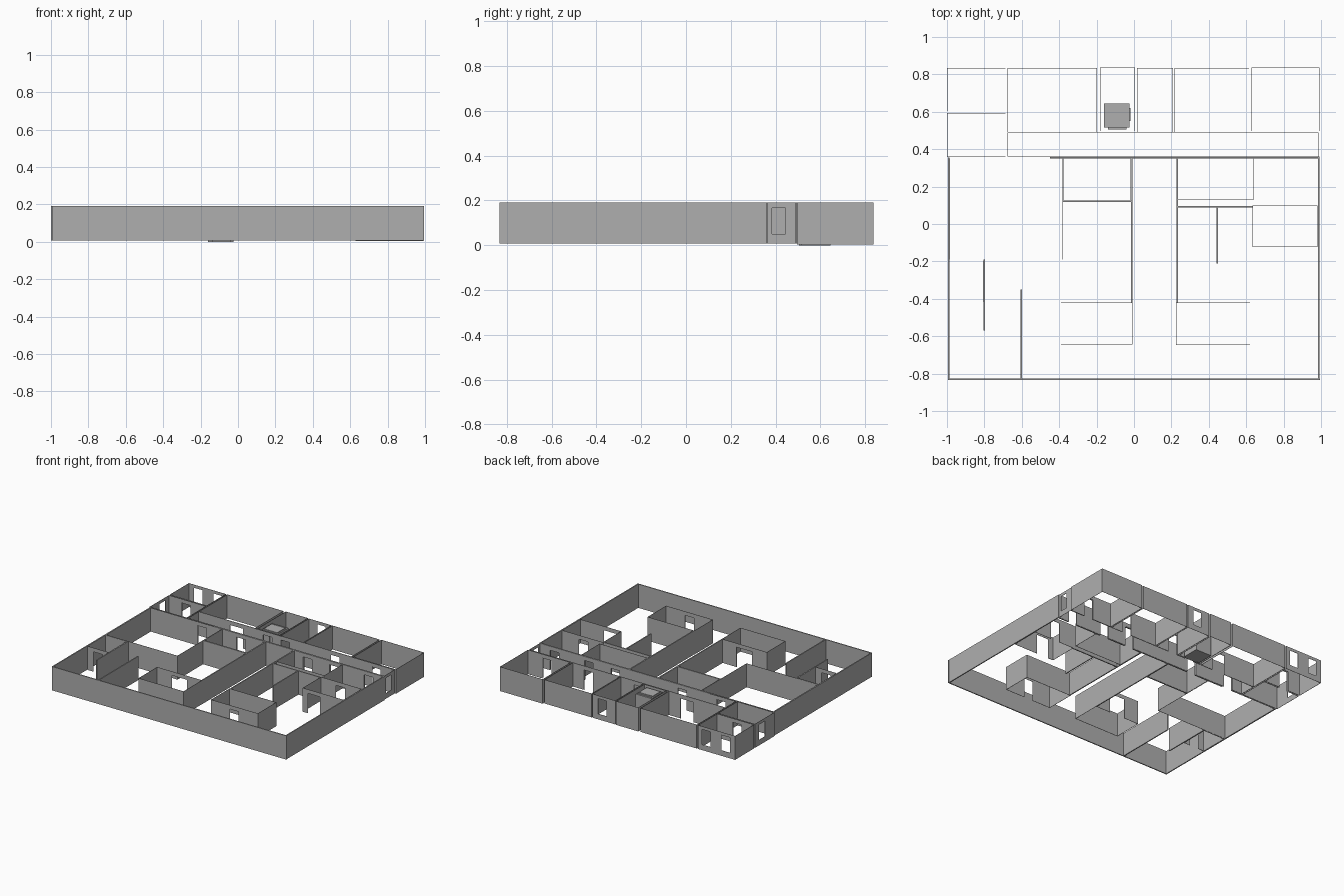
import bpy, bmesh

if "Cube" in bpy.data.objects:
    bpy.data.objects.remove(bpy.data.objects["Cube"])

Z0, Z1 = 0.008, 0.19
THIN, THICK = 0.002, 0.008

grey = bpy.data.materials.new("plaster_grey")
grey.diffuse_color = (0.43, 0.43, 0.43, 1)
grey.use_nodes = True
grey.node_tree.nodes["Principled BSDF"].inputs["Base Color"].default_value = grey.diffuse_color


def add_box(bm, x0, x1, y0, y1, z0, z1):
    verts = bmesh.ops.create_cube(bm, size=1)["verts"]
    for v in verts:
        v.co = ((x0 + x1) / 2 + v.co.x * (x1 - x0),
                (y0 + y1) / 2 + v.co.y * (y1 - y0),
                (z0 + z1) / 2 + v.co.z * (z1 - z0))


def finish(bm, name):
    mesh = bpy.data.meshes.new(name)
    bm.to_mesh(mesh)
    bm.free()
    mesh.materials.append(grey)
    bpy.context.collection.objects.link(bpy.data.objects.new(name, mesh))


def door(c, w=0.075):
    return (c - w / 2, c + w / 2, 0, 0.16)


def window(c, w=0.07):
    return (c - w / 2, c + w / 2, 0.05, 0.167)


def add_wall(bm, axis, at, a, b, t, holes=(), base=Z0):
    """Straight wall along an axis, split into pieces around its holes."""
    def piece(p, q, z0, z1):
        if q - p < 1e-4 or z1 - z0 < 1e-4:
            return
        lo, hi = at - t / 2, at + t / 2
        if axis == "x":
            add_box(bm, p, q, lo, hi, z0, z1)
        else:
            add_box(bm, lo, hi, p, q, z0, z1)
    pos = a
    for h0, h1, z0, z1 in sorted(holes):
        piece(pos, h0, base, Z1)
        piece(h0, h1, base, z0)
        piece(h0, h1, z1, Z1)
        pos = h1
    piece(pos, b, base, Z1)


def room(name, x0, x1, y0, y1, front=(), back=(), left=(), right=(), base=Z0):
    bm = bmesh.new()
    add_wall(bm, "x", y0, x0, x1, THIN, front, base)
    add_wall(bm, "x", y1, x0, x1, THIN, back, base)
    add_wall(bm, "y", x0, y0, y1, THIN, left, base)
    add_wall(bm, "y", x1, y0, y1, THIN, right, base)
    finish(bm, name)


def wall(name, axis, at, a, b, holes=()):
    bm = bmesh.new()
    add_wall(bm, axis, at, a, b, THICK, holes)
    finish(bm, name)


# Row of rooms along the back
room("corner_room", -0.999, -0.687, 0.604, 0.833,
     front=[door(-0.855)], back=[window(-0.92), window(-0.755)])
room("entry_room", -0.999, -0.687, 0.36, 0.592,
     back=[door(-0.855)], left=[window(0.51)])
room("long_room", -0.675, -0.2, 0.492, 0.833, front=[door(-0.355, 0.11)])
room("lift_shaft", -0.18, 0.005, 0.497, 0.836, front=[door(-0.09)])
room("small_room", 0.017, 0.208, 0.492, 0.833,
     front=[door(0.06)], back=[window(0.125)])
room("wide_room", 0.217, 0.615, 0.492, 0.833, front=[door(0.48)])
room("end_room", 0.63, 0.99, 0.497, 0.836, front=[door(0.83)], base=0.004)

# Corridor with matching doorways
hall_doors = [door(-0.55), door(-0.22), door(0.345), door(0.57), door(0.86)]
room("corridor", -0.675, 0.985, 0.362, 0.488, front=hall_doors,
     back=[door(-0.355, 0.11), door(-0.09), door(0.06), door(0.48), door(0.83)],
     right=[window(0.415, 0.06)])

# Outer walls of the main hall
wall("outer_wall_left", "y", -0.99, -0.834, 0.355)
wall("outer_wall_right", "y", 0.987, -0.834, 0.36)
wall("outer_wall_front", "x", -0.83, -0.994, 0.994)
wall("hall_back_wall", "x", 0.355, -0.45, 0.985, hall_doors[1:])

# Rooms inside the main hall
room("hall_room_left", -0.985, -0.38, -0.19, 0.35, back=[door(-0.55)])
room("closet", -0.984, -0.805, -0.417, -0.198, front=[door(-0.895)])
room("inner_room_left", -0.375, -0.017, 0.128, 0.35, back=[door(-0.22)])
room("inner_room_right", 0.235, 0.64, 0.13, 0.35,
     back=[door(0.345), door(0.57)])
room("side_room", 0.635, 0.98, -0.122, 0.098,
     front=[door(0.73, 0.1)], back=[door(0.8)])
room("front_room_left", -0.39, -0.01, -0.645, -0.422,
     back=[door(-0.2, 0.13)])
room("front_room_right", 0.225, 0.62, -0.645, -0.422,
     front=[door(0.42)])

# Free-standing partitions
wall("passage_wall_left", "y", -0.012, -0.422, 0.35)
wall("passage_wall_right", "y", 0.23, -0.422, 0.35)
wall("partition_inner_left", "x", 0.122, -0.38, -0.012)
wall("partition_inner_right", "x", 0.092, 0.23, 0.635)
wall("partition_short_right", "y", 0.445, -0.21, 0.09)
wall("partition_closet", "y", -0.8, -0.57, -0.19)
wall("partition_front", "y", -0.602, -0.83, -0.35)

# Lift cabin: floor, roof, three sides, door leaves
bm = bmesh.new()
for box in [
        (-0.16, -0.025, 0.515, 0.645, 0.0, 0.012),
        (-0.16, -0.025, 0.515, 0.645, 0.168, 0.18),
        (-0.16, -0.152, 0.515, 0.645, 0.012, 0.168),
        (-0.033, -0.025, 0.515, 0.645, 0.012, 0.168),
        (-0.152, -0.033, 0.637, 0.645, 0.012, 0.168),
        (-0.152, -0.0935, 0.515, 0.521, 0.012, 0.168),
        (-0.0915, -0.033, 0.515, 0.521, 0.012, 0.168)]:
    add_box(bm, *box)
finish(bm, "lift_cabin")

# Lift sill, roof panel and side rail
for name, box in [
        ("lift_sill", (-0.14, -0.04, 0.505, 0.516, 0.0, 0.01)),
        ("lift_roof_panel", (-0.15, -0.035, 0.525, 0.635, 0.18, 0.186)),
        ("lift_roof_beam", (-0.14, -0.045, 0.62, 0.626, 0.186, 0.19)),
        ("lift_side_rail", (-0.026, -0.02, 0.55, 0.62, 0.06, 0.12))]:
    bm = bmesh.new()
    add_box(bm, *box)
    finish(bm, name)
